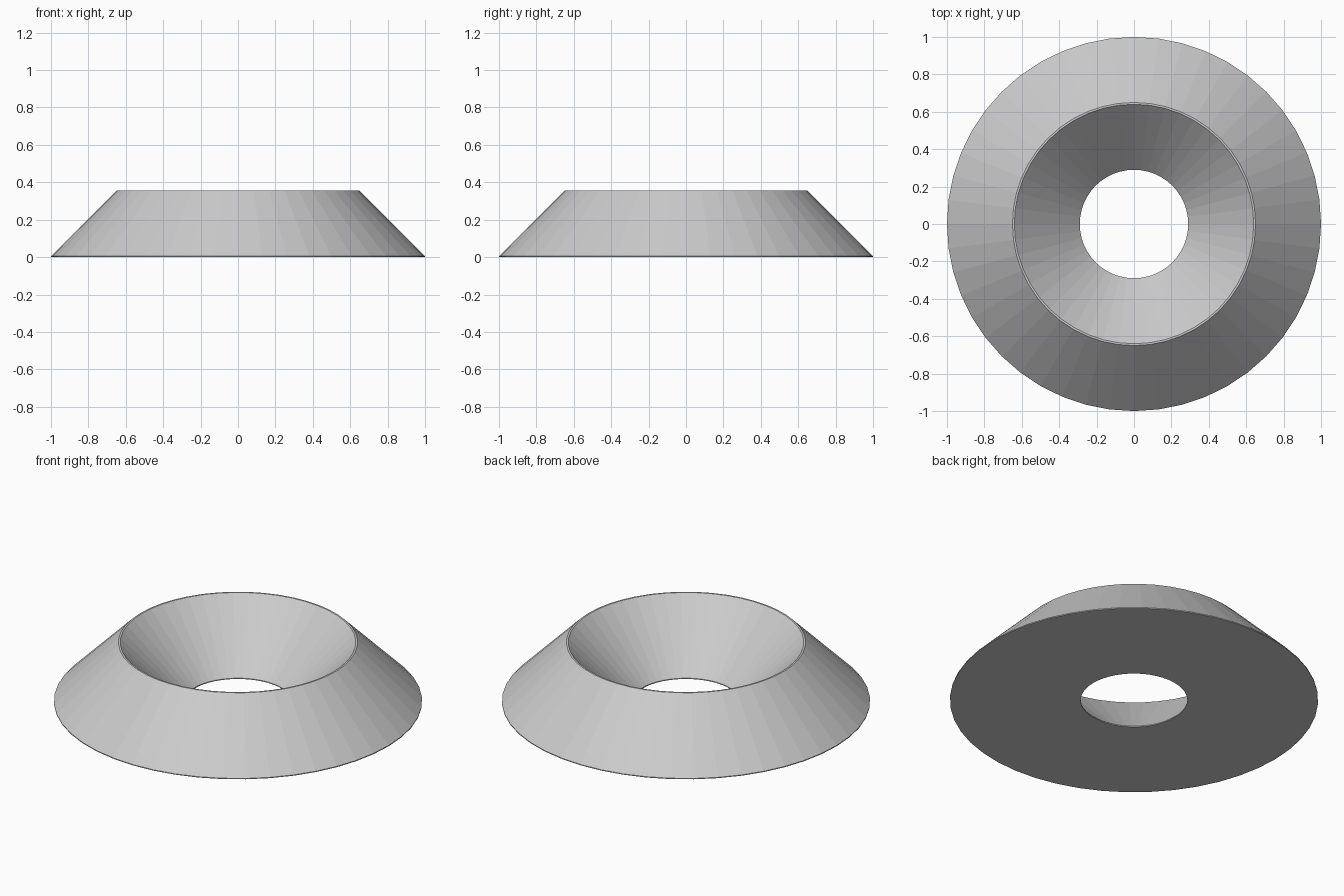
import bpy, bmesh
from math import cos, sin, tau

if "Cube" in bpy.data.objects:
    bpy.data.objects.remove(bpy.data.objects["Cube"])

SIDES = 48
# Cross-section (radius, height): bevelled ring with a funnel-shaped hole
PROFILE = [(1.0, 0.0), (1.0, 0.005), (0.65, 0.355), (0.64, 0.355),
           (0.29, 0.005), (0.29, 0.0)]


def lathe(name, profile, sides):
    """Revolve a closed profile around z into a flat-shaded ring."""
    bm = bmesh.new()
    rings = [[bm.verts.new((r * cos(tau * i / sides), r * sin(tau * i / sides), z))
              for i in range(sides)] for r, z in profile]
    for k, a in enumerate(rings):
        b = rings[(k + 1) % len(rings)]
        for i in range(sides):
            j = (i + 1) % sides
            bm.faces.new((a[i], a[j], b[j], b[i]))
    bmesh.ops.recalc_face_normals(bm, faces=bm.faces)
    mesh = bpy.data.meshes.new(name)
    bm.to_mesh(mesh)
    bm.free()
    obj = bpy.data.objects.new(name, mesh)
    bpy.context.collection.objects.link(obj)
    return obj


# Conical ring
lathe("conical_ring", PROFILE, SIDES)
